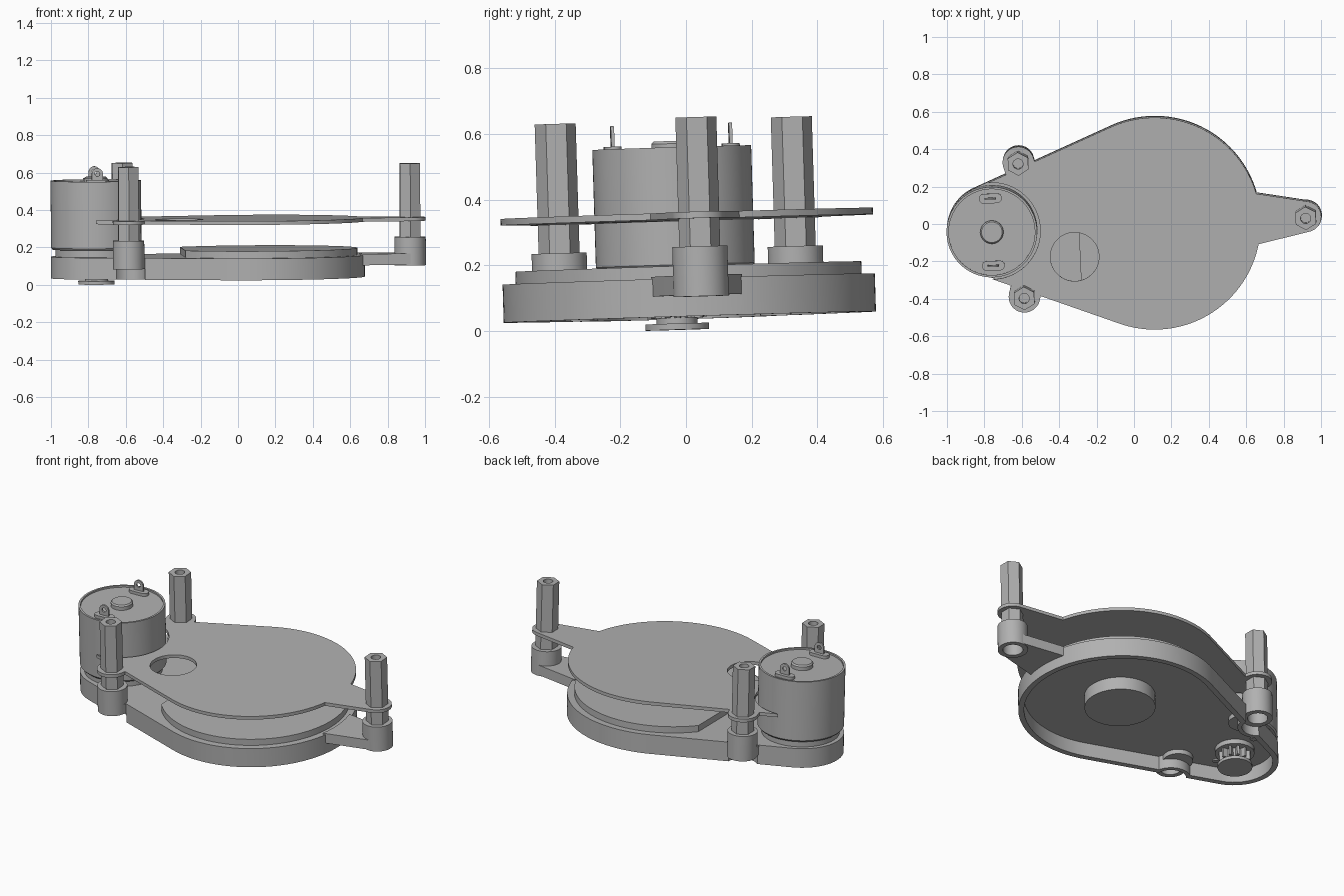
import bpy, bmesh
from math import sin, cos, pi, radians
from mathutils import Matrix, Vector
from mathutils.geometry import convex_hull_2d

if "Cube" in bpy.data.objects:
    bpy.data.objects.remove(bpy.data.objects["Cube"])

grey = bpy.data.materials.new("plain_grey")
grey.use_nodes = True
COLOUR = (0.44, 0.44, 0.44, 1)
grey.diffuse_color = COLOUR
grey.node_tree.nodes["Principled BSDF"].inputs["Base Color"].default_value = COLOUR

# Main layout, drawn symmetric about the long axis, origin at the large circle
BIG, SMALL, MOTOR_X = 0.567, 0.243, -0.87
POSTS = {"left_rear": (-0.713, 0.36), "left_front": (-0.713, -0.36), "arm": (0.81, 0)}
BOSS = 0.084
parts = []


def finish(name, bm):
    bmesh.ops.recalc_face_normals(bm, faces=bm.faces[:])
    mesh = bpy.data.meshes.new(name)
    bm.to_mesh(mesh)
    bm.free()
    mesh.materials.append(grey)
    ob = bpy.data.objects.new(name, mesh)
    bpy.context.collection.objects.link(ob)
    parts.append(ob)
    return ob


def circle(x, y, r, n=64, turn=0):
    return [Vector((x + r * cos(2 * pi * i / n + turn), y + r * sin(2 * pi * i / n + turn)))
            for i in range(n)]


def prism(name, points, z0, z1):
    """Upright prism over the convex hull of the points."""
    bm = bmesh.new()
    ring = [points[i] for i in convex_hull_2d(points)]
    face = bm.faces.new([bm.verts.new((p.x, p.y, z0)) for p in ring])
    up = bmesh.ops.extrude_face_region(bm, geom=[face])["geom"]
    bmesh.ops.translate(bm, vec=(0, 0, z1 - z0),
                        verts=[g for g in up if isinstance(g, bmesh.types.BMVert)])
    return finish(name, bm)


def lathe(name, x, y, profile, n=64):
    """Turned part from (radius, height) points."""
    bm = bmesh.new()
    vs = [bm.verts.new((r, 0, z)) for r, z in profile]
    es = [bm.edges.new(pair) for pair in zip(vs, vs[1:])]
    bmesh.ops.spin(bm, geom=vs + es, cent=(0, 0, 0), axis=(0, 0, 1), angle=2 * pi, steps=n)
    bmesh.ops.remove_doubles(bm, verts=bm.verts[:], dist=1e-5)
    bmesh.ops.translate(bm, verts=bm.verts[:], vec=(x, y, 0))
    return finish(name, bm)


def combine(ob, operation, *others):
    """Boolean each other part into ob and drop it."""
    for other in others:
        mod = ob.modifiers.new("cut", "BOOLEAN")
        mod.operation, mod.solver, mod.object = operation, "EXACT", other
        bpy.context.view_layer.objects.active = ob
        bpy.ops.object.modifier_apply(modifier=mod.name)
        parts.remove(other)
        bpy.data.objects.remove(other)
    return ob


def body(name, inset, z0, z1):
    pts = circle(0, 0, BIG - inset, 128) + circle(MOTOR_X, 0, SMALL - inset)
    return prism(name, pts, z0, z1)


def arm(z0, z1):
    root = [Vector((0.45, 0.155)), Vector((0.45, -0.155))]
    return prism("arm", circle(*POSTS["arm"], BOSS - 0.002) + root, z0, z1)


def lobes(z0, z1):
    return [prism("lobe", circle(x, y, BOSS) + circle(x + 0.025, y * 0.75, BOSS), z0, z1)
            for x, y in list(POSTS.values())[:2]]


def screw_well(x, y):
    """Stepped cutter: clearance below the boss, then its screw hole."""
    return lathe("well", x, y, [(0, -0.1), (0.088, -0.1), (0.088, 0.1),
                                (0.056, 0.1), (0.056, 0.2), (0, 0.2)])


# Gearbox shell: open below, wall bulging inward around the side screws
cavity = body("cavity", 0.032, -0.05, 0.128)
combine(cavity, "DIFFERENCE", *[prism("bulge", circle(x, y, 0.113), -0.1, 0.2)
                                for x, y in list(POSTS.values())[:2]])
shell = body("gearbox_shell", 0, 0.042, 0.158)
combine(shell, "DIFFERENCE", cavity)
combine(shell, "UNION", *lobes(0.1, 0.158), combine(
    arm(0.105, 0.165), "DIFFERENCE", prism("trim", circle(0, 0, BIG - 0.015, 128), 0, 0.3)))
combine(shell, "DIFFERENCE", *[screw_well(x, y) for x, y in POSTS.values()])

# Raised gear cover with a straight edge towards the motor
cover_points = [p for p in circle(0, 0, 0.527, 128) if p.x > -0.415]
cover = prism("gear_cover", cover_points, 0.15, 0.196)

# Round hub hanging inside the shell
prism("hub", circle(0, 0, 0.198), 0.05, 0.14)

# Screw bosses and hexagonal standoffs
for name, (x, y) in POSTS.items():
    lathe(name + "_boss", x, y, [(0.056, 0.1), (BOSS, 0.1), (BOSS, 0.252), (0, 0.252),
                                 (0, 0.2), (0.056, 0.2), (0.056, 0.1)])
    post = prism(name + "_standoff", circle(x, y, 0.0625, 6, pi / 6), 0.25, 0.646)
    combine(post, "DIFFERENCE", prism("bore", circle(x, y, 0.027, 24), 0.52, 0.7))

# Upper plate with lobes, arm, motor cutout and round window
plate = body("upper_plate", 0, 0.338, 0.358)
combine(plate, "UNION", *lobes(0.338, 0.358), arm(0.338, 0.358))
combine(plate, "DIFFERENCE",
        prism("motor_gap", circle(MOTOR_X, 0, 0.258), 0.2, 0.5),
        prism("end_trim", [Vector((-1.3, 0.2)), Vector((-1.3, -0.2)),
                           Vector((-0.9, 0.27)), Vector((-0.9, -0.27))], 0.2, 0.5),
        prism("window", circle(-0.435, -0.158, 0.13), 0.2, 0.5))

# Motor can with neck, recessed end cap and bearing
lathe("motor", MOTOR_X, 0, [(0, 0.15), (0.218, 0.15), (0.218, 0.196), (0.234, 0.196),
                            (0.242, 0.206), (0.242, 0.564), (0.23, 0.564), (0.23, 0.554),
                            (0, 0.554)], 96)
lathe("motor_bearing", MOTOR_X, 0, [(0, 0.55), (0.062, 0.55), (0.062, 0.576),
                                    (0.055, 0.584), (0, 0.584)])

# Terminals: oval collar and an upright tab with an eyelet
for side, y in (("rear", 0.18), ("front", -0.18)):
    oval = circle(MOTOR_X - 0.035, y, 0.026, 32) + circle(MOTOR_X + 0.035, y, 0.026, 32)
    prism(side + "_terminal_collar", oval, 0.55, 0.572)
    tab = prism(side + "_terminal", circle(0, 0.605, 0.03, 32)
                + [Vector((-0.03, 0.55)), Vector((0.03, 0.55))], -0.005, 0.005)
    combine(tab, "DIFFERENCE", prism("eyelet", circle(0, 0.605, 0.013, 24), -0.1, 0.1))
    tab.data.transform(Matrix.Translation((MOTOR_X, y, 0)) @ Matrix.Rotation(pi / 2, 4, "X"))

# Drive pinion under the motor: flange, core, teeth and collar
lathe("pinion_flange", MOTOR_X, 0, [(0, 0.009), (0.097, 0.009), (0.097, 0.028), (0, 0.028)])
lathe("pinion_core", MOTOR_X, 0, [(0, 0.02), (0.062, 0.02), (0.062, 0.135), (0, 0.135)])
for i in range(12):
    tooth = prism("pinion_tooth", [Vector((0.05, -0.012)), Vector((0.05, 0.012)),
                                   Vector((0.09, -0.006)), Vector((0.09, 0.006))], 0.045, 0.1)
    tooth.data.transform(Matrix.Translation((MOTOR_X, 0, 0))
                         @ Matrix.Rotation(i * pi / 6, 4, "Z"))
lathe("motor_collar", MOTOR_X, 0, [(0, 0.1), (0.11, 0.1), (0.11, 0.135), (0, 0.135)])
for y in (0.155, -0.155):
    prism("motor_screw", circle(MOTOR_X, y, 0.018, 24), 0.12, 0.14)

# Set the whole assembly at its slight lean and shade it
lean = (Matrix.Translation((0.112, 0.013, 0)) @ Matrix.Rotation(radians(1.75), 4, "X")
        @ Matrix.Rotation(radians(-0.3), 4, "Y") @ Matrix.Rotation(radians(2.6), 4, "Z"))
bpy.ops.object.select_all(action="DESELECT")
for ob in parts:
    ob.data.transform(lean)
    ob.select_set(True)
bpy.context.view_layer.objects.active = parts[0]
bpy.ops.object.shade_smooth_by_angle(angle=radians(30))
